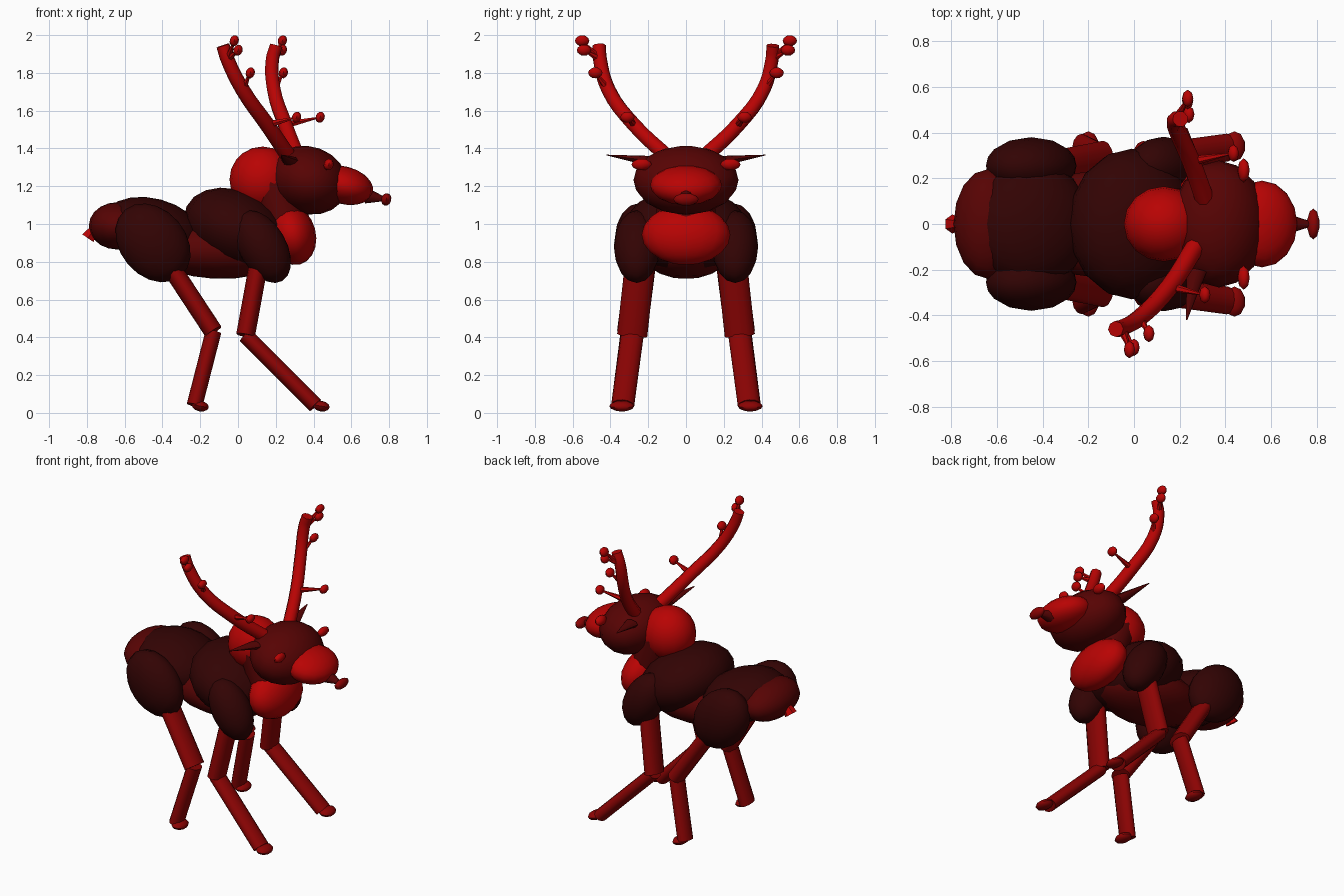
import bpy, bmesh, math
from mathutils import Vector, Matrix

cube = bpy.data.objects.get("Cube")
if cube:
    bpy.data.objects.remove(cube, do_unlink=True)


def material(name, r, g, b):
    m = bpy.data.materials.new(name)
    m.use_nodes = True
    m.diffuse_color = (r, g, b, 1)
    m.node_tree.nodes["Principled BSDF"].inputs["Base Color"].default_value = (r, g, b, 1)
    return m


DARK = material("dark maroon", 0.032, 0.001, 0.001)
DEEP = material("deep red", 0.095, 0.001, 0.001)
LEG = material("leg red", 0.26, 0.001, 0.001)
BRIGHT = material("bright red", 0.48, 0.001, 0.001)
parts = []


def add(name, data, mat):
    data.materials.append(mat)
    ob = bpy.data.objects.new(name, data)
    bpy.context.collection.objects.link(ob)
    parts.append(ob)
    return ob


def mesh_from(name, bm, matrix, mat):
    bm.transform(matrix)
    bmesh.ops.recalc_face_normals(bm, faces=bm.faces)
    me = bpy.data.meshes.new(name)
    bm.to_mesh(me)
    bm.free()
    return add(name, me, mat)


def ball(name, loc, radii, mat, tilt=0, seg=16):
    """Ellipsoid; positive tilt lowers its front end."""
    bm = bmesh.new()
    bmesh.ops.create_uvsphere(bm, u_segments=seg, v_segments=max(6, seg * 5 // 8), radius=1)
    mx = (Matrix.Translation(loc) @ Matrix.Rotation(math.radians(tilt), 4, 'Y')
          @ Matrix.Diagonal((*radii, 1)))
    return mesh_from(name, bm, mx, mat)


def limb(name, a, b, r0, r1, mat, wide=(0, 1, 0), stretch=1.0, seg=12):
    """Tapered tube from a to b, stretched along the wide axis."""
    a, b = Vector(a), Vector(b)
    d = (b - a).normalized()
    x = Vector(wide).cross(d).normalized()
    y = d.cross(x)
    mx = Matrix((x, y, d)).transposed().to_4x4()
    mx.translation = (a + b) / 2
    bm = bmesh.new()
    bmesh.ops.create_cone(bm, cap_ends=True, segments=seg, radius1=r0, radius2=r1,
                          depth=(b - a).length)
    return mesh_from(name, bm, mx @ Matrix.Diagonal((1, stretch, 1, 1)), mat)


# Body
ball("torso", (-0.01, 0, 0.97), (0.29, 0.33, 0.205), DARK, 25)
ball("belly", (-0.12, 0, 0.86), (0.36, 0.24, 0.15), DEEP, 3)
ball("hips", (-0.45, 0, 0.97), (0.27, 0.28, 0.165), DARK, 15)
ball("rump", (-0.64, 0, 0.99), (0.15, 0.24, 0.125), DEEP, 0)
ball("chest", (0.287, 0, 0.943), (0.125, 0.235, 0.162), BRIGHT, -15)
limb("tail", (-0.75, 0, 0.99), (-0.795, 0, 0.925), 0.02, 0.042, BRIGHT, seg=6)

# Neck and head
ball("neck_ball", (0.13, 0, 1.235), (0.175, 0.165, 0.175), BRIGHT)
limb("neck", (0.17, 0, 1.22), (0.26, 0, 0.98), 0.13, 0.13, DEEP, stretch=1.2)
ball("head", (0.372, 0, 1.232), (0.212, 0.278, 0.178), DEEP, 20)
ball("muzzle", (0.56, 0, 1.205), (0.16, 0.19, 0.1), BRIGHT, 15)
limb("nose_bridge", (0.68, 0, 1.15), (0.785, 0, 1.13), 0.042, 0.008, DEEP, seg=8)
ball("nose", (0.785, 0, 1.13), (0.028, 0.067, 0.034), LEG, 15, 10)

for side, s in (("right", -1), ("left", 1)):
    # Face details
    ball(side + "_eye", (0.48, 0.235 * s, 1.315), (0.026, 0.053, 0.032), BRIGHT, 20, 8)
    limb(side + "_ear", (0.275, 0.2 * s, 1.335), (0.23, 0.42 * s, 1.365), 0.026, 0.002,
         DEEP, (1, 0, 0), 1.7, 8)

    # Shoulder, haunch
    ball(side + "_shoulder", (0.13, 0.26 * s, 0.88), (0.21, 0.122, 0.125), DARK, 60)
    ball(side + "_haunch", (-0.45, 0.255 * s, 0.9), (0.23, 0.125, 0.175), DARK, 50)

    # Legs: hip, knee, ankle and hoof for each end of the body
    for end, hip, knee, foot, hoof in (
            ("front", (0.115, 0.82), (0.04, 0.41), (0.41, 0.04), 0.44),
            ("hind", (-0.36, 0.78), (-0.13, 0.43), (-0.23, 0.04), -0.2)):
        top = (hip[0], 0.24 * s, hip[1])
        mid = (knee[0], 0.285 * s, knee[1])
        low = (foot[0], 0.335 * s, foot[1])
        limb(f"{side}_{end}_thigh", top, mid, 0.05, 0.05, LEG, stretch=1.6)
        limb(f"{side}_{end}_shin", mid, low, 0.042, 0.042, LEG, stretch=1.45)
        ball(f"{side}_{end}_hoof", (hoof, 0.34 * s, 0.036), (0.048, 0.066, 0.028), LEG, 10, 10)

    # Antler: the two sweep differently along x
    xs = (0.28, 0.155, 0.025, -0.055, -0.08) if s < 0 else (0.32, 0.25, 0.19, 0.182, 0.203)
    path = [Vector((x, y * s, z)) for x, y, z in
            zip(xs, (0.08, 0.275, 0.41, 0.455, 0.46), (1.34, 1.525, 1.71, 1.87, 1.945))]
    cu = bpy.data.curves.new(side + "_antler", 'CURVE')
    cu.dimensions = '3D'
    cu.bevel_depth = 0.042
    cu.bevel_resolution = 2
    cu.resolution_u = 4
    cu.use_fill_caps = True
    sp = cu.splines.new('BEZIER')
    sp.bezier_points.add(len(path) - 1)
    for i, (p, co) in enumerate(zip(sp.bezier_points, path)):
        p.co = co
        p.radius = 1 - 0.04 * i
        p.handle_left_type = p.handle_right_type = 'AUTO'
    add(side + "_antler", cu, BRIGHT)

    # Tines with knobs
    knob_x = (0.31, 0.065, 0.0, -0.02) if s < 0 else (0.435, 0.24, 0.235, 0.235)
    for i, (x, y, z, root) in enumerate(zip(knob_x, (0.31, 0.48, 0.54, 0.55),
                                            (1.565, 1.8, 1.92, 1.97), (1, 2, 3, 3))):
        tip = (x, y * s, z)
        limb(f"{side}_tine_{i}", path[root], tip, 0.022, 0.004, BRIGHT, seg=6)
        ball(f"{side}_knob_{i}", tip, (0.024, 0.038, 0.03), BRIGHT, 20, 8)

# Smooth shading with crisp caps
bpy.ops.object.select_all(action='DESELECT')
for ob in parts:
    if ob.type == 'MESH':
        ob.select_set(True)
        bpy.context.view_layer.objects.active = ob
bpy.ops.object.shade_smooth_by_angle(angle=math.radians(50))
